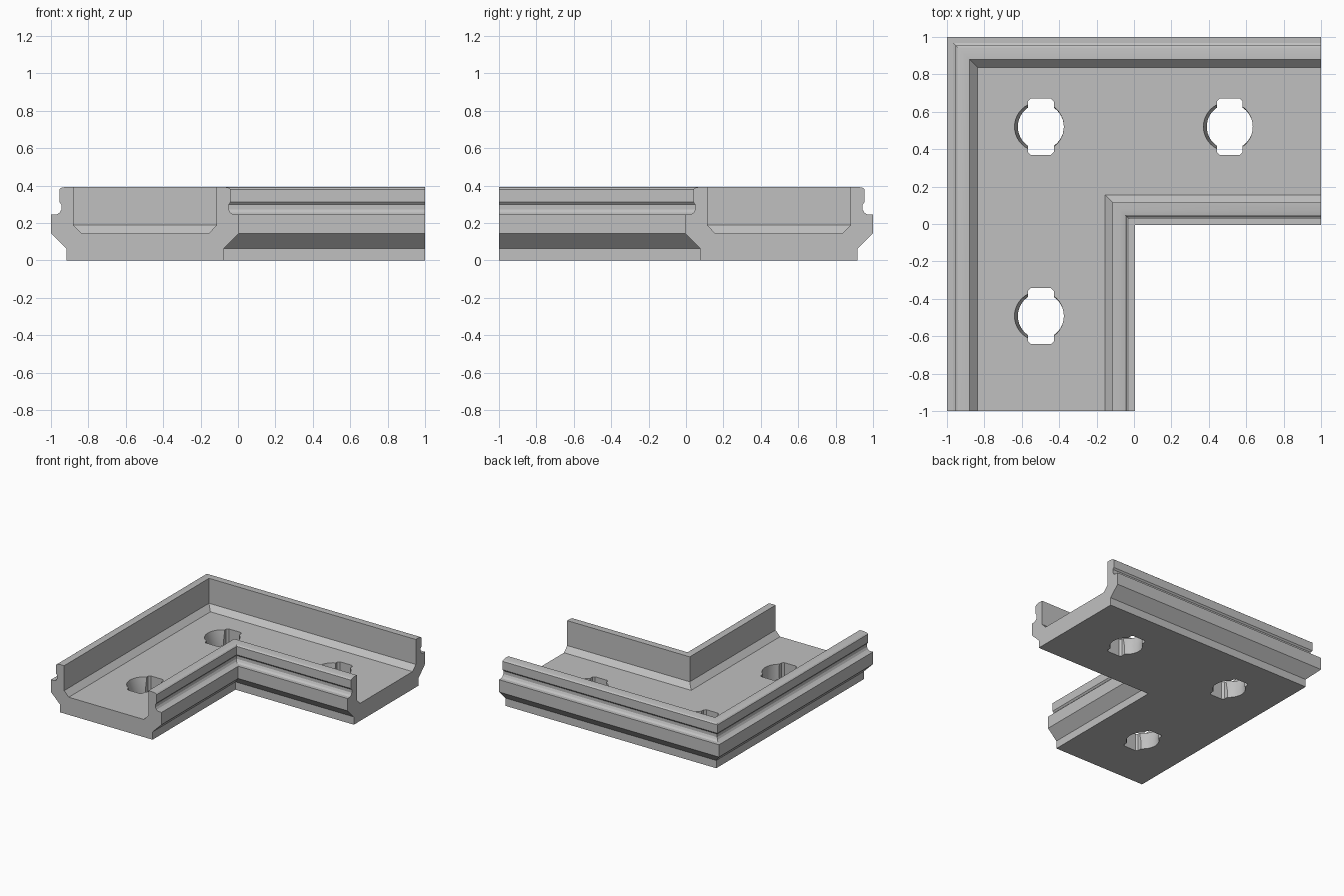
import bpy, bmesh, math

cube = bpy.data.objects.get("Cube")
if cube:
    bpy.data.objects.remove(cube, do_unlink=True)

grey = bpy.data.materials.new("light_grey")
grey.use_nodes = True
grey.diffuse_color = (0.53, 0.53, 0.53, 1)
grey.node_tree.nodes["Principled BSDF"].inputs["Base Color"].default_value = grey.diffuse_color


def loft(name, rings, closed=True):
    """Skin a list of equal rings and cap both ends."""
    bm = bmesh.new()
    loops = [[bm.verts.new(p) for p in ring] for ring in rings]
    n = len(loops[0])
    for a, b in zip(loops, loops[1:]):
        for i in range(n):
            j = (i + 1) % n
            bm.faces.new((a[i], a[j], b[j], b[i]))
    bm.faces.new(loops[0])
    bm.faces.new(loops[-1])
    bmesh.ops.recalc_face_normals(bm, faces=bm.faces)
    mesh = bpy.data.meshes.new(name)
    bm.to_mesh(mesh)
    bm.free()
    mesh.materials.append(grey)
    obj = bpy.data.objects.new(name, mesh)
    bpy.context.collection.objects.link(obj)
    return obj


# Half of the channel section (outer side), mirrored about its centre line
CENTRE = -0.497
half = [(-0.918, 0), (-0.918, 0.064), (-1, 0.145), (-1, 0.246), (-0.968, 0.246),
        (-0.953, 0.256), (-0.944, 0.272), (-0.944, 0.298), (-0.955, 0.311),
        (-0.955, 0.38), (-0.945, 0.388), (-0.92, 0.393), (-0.88, 0.393),
        (-0.88, 0.188), (-0.838, 0.145)]
section = half + [(2 * CENTRE - u, z) for u, z in reversed(half)]

# Sweep the section around a mitred right-angle corner
body = loft("corner_channel", [
    [(u, -1, z) for u, z in section],
    [(u, -u, z) for u, z in section],
    [(1, -u, z) for u, z in section],
])


def circle(x, y, z, r, n=40):
    return [(x + r * math.cos(2 * math.pi * i / n),
             y + r * math.sin(2 * math.pi * i / n), z) for i in range(n)]


def slot_ring(x, y, z, w=0.069, h=0.15, c=0.015):
    corners = [(w, c - h), (w, h - c), (w - c, h), (c - w, h),
               (-w, h - c), (-w, c - h), (c - w, -h), (w - c, -h)]
    return [(x + a, y + b, z) for a, b in corners]


# Keyed mounting holes: round bore leaning outward at the top, plus a slot
cutters = []
for x, y in ((-0.498, 0.52), (0.512, 0.52), (-0.498, -0.492)):
    cutters.append(loft("bore_cutter", [
        circle(x, y, -0.1, 0.123), circle(x, y, 0.06, 0.123),
        circle(x - 0.009, y, 0.145, 0.132), circle(x - 0.009, y, 0.25, 0.132)]))
    cutters.append(loft("slot_cutter", [slot_ring(x, y, -0.11), slot_ring(x, y, 0.26)]))

for cutter in cutters:
    cutter.hide_render = True
    mod = body.modifiers.new("hole", "BOOLEAN")
    mod.operation = "DIFFERENCE"
    mod.solver = "EXACT"
    mod.object = cutter

# Apply the cuts and discard the cutters
bpy.context.view_layer.update()
cut_mesh = bpy.data.meshes.new_from_object(
    body.evaluated_get(bpy.context.evaluated_depsgraph_get()))
body.modifiers.clear()
body.data = cut_mesh
for cutter in cutters:
    bpy.data.objects.remove(cutter, do_unlink=True)

# Smooth only the bores
for obj in bpy.context.selected_objects:
    obj.select_set(False)
body.select_set(True)
bpy.context.view_layer.objects.active = body
bpy.ops.object.shade_smooth_by_angle(angle=math.radians(25))
